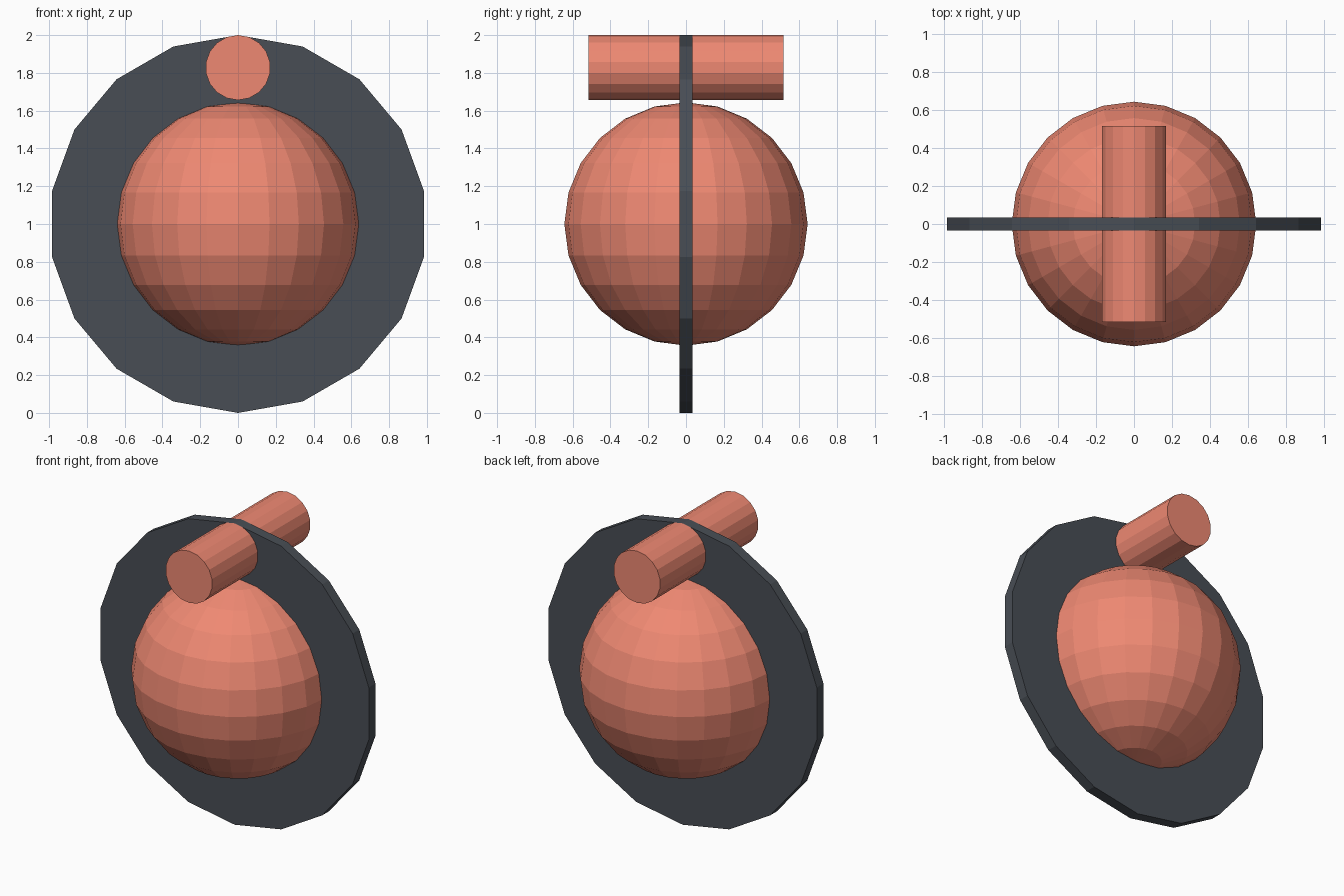
import bpy
from math import pi

if "Cube" in bpy.data.objects:
    bpy.data.objects.remove(bpy.data.objects["Cube"])


def material(name, color):
    mat = bpy.data.materials.new(name)
    mat.diffuse_color = color
    mat.use_nodes = True
    mat.node_tree.nodes["Principled BSDF"].inputs["Base Color"].default_value = mat.diffuse_color
    return mat


coral = material("coral", (0.86, 0.25, 0.17, 1))
slate = material("slate", (0.065, 0.075, 0.09, 1))


def finish(name, mat):
    obj = bpy.context.object
    obj.name = name
    obj.data.materials.append(mat)
    bpy.ops.object.transform_apply(location=False, rotation=True, scale=True)
    return obj


def cross_cylinder(name, radius, depth, z, mat):
    """18-sided cylinder running front to back, with a corner at the top."""
    bpy.ops.mesh.primitive_cylinder_add(vertices=18, radius=radius, depth=depth,
                                        location=(0, 0, z), rotation=(pi / 2, 0, 0))
    return finish(name, mat)


# Thin upright disc
cross_cylinder("disc", 1.0, 0.07, 1.0, slate)

# Short bar through the top of the disc
cross_cylinder("top_bar", 0.172, 1.03, 1.828, coral)

# Faceted ball at the centre of the disc
bpy.ops.mesh.primitive_uv_sphere_add(segments=24, ring_count=12, radius=0.644,
                                     location=(0, 0, 1.0))
finish("ball", coral)
